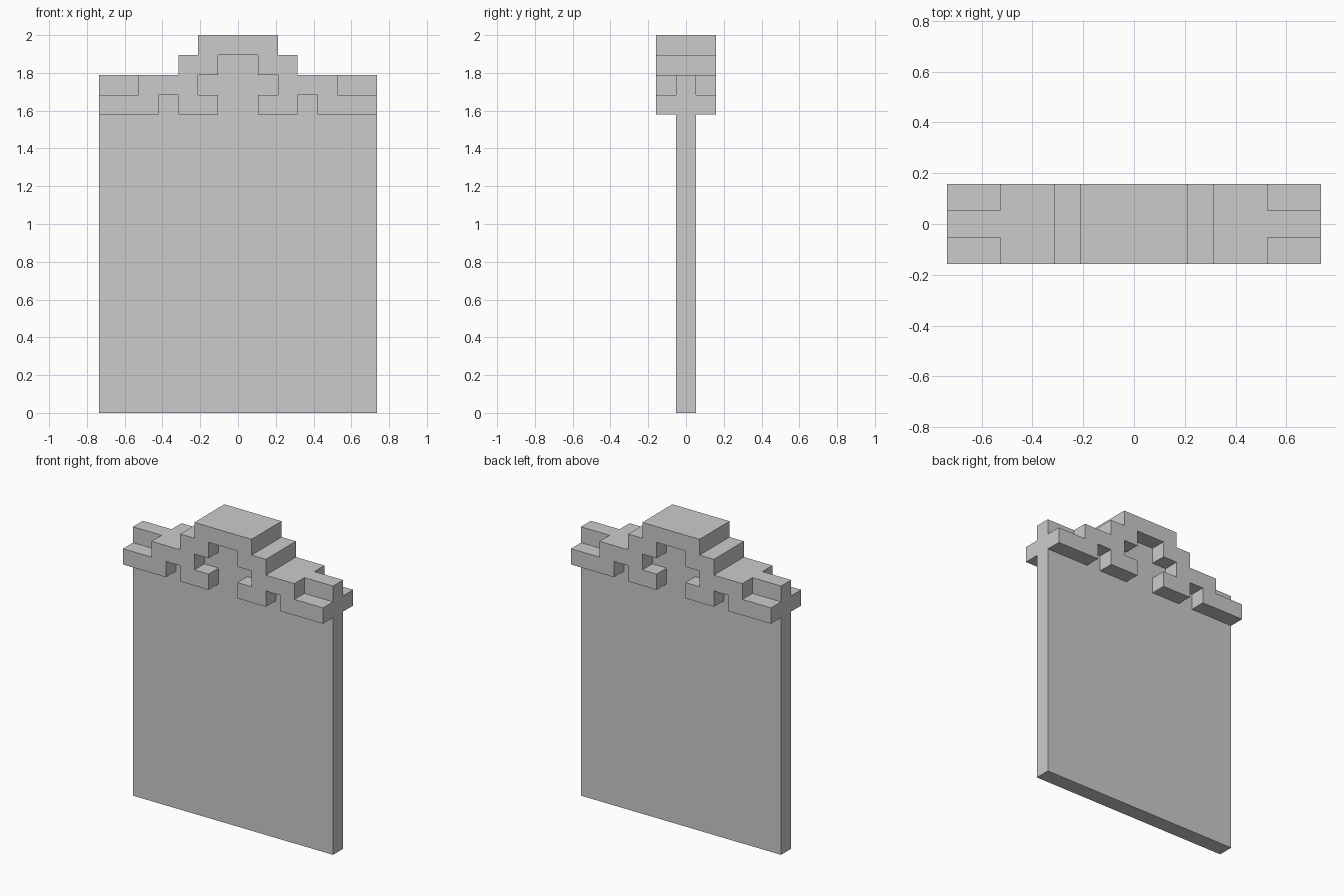
import bpy
import bmesh
import math

if "Cube" in bpy.data.objects:
    bpy.data.objects.remove(bpy.data.objects["Cube"])

U = 2 / 19  # block unit: the model is 19 blocks tall


def extruded(name, half, depth):
    """Mirror a right-half (x, z) outline and extrude it along y, in block units."""
    outline = half + [(-x, z) for x, z in reversed(half)]
    bm = bmesh.new()
    face = bm.faces.new([bm.verts.new((x * U, -depth / 2 * U, z * U)) for x, z in outline])
    new = bmesh.ops.extrude_face_region(bm, geom=[face])["geom"]
    verts = [g for g in new if isinstance(g, bmesh.types.BMVert)]
    bmesh.ops.translate(bm, verts=verts, vec=(0, depth * U, 0))
    bmesh.ops.recalc_face_normals(bm, faces=bm.faces[:])
    mesh = bpy.data.meshes.new(name)
    bm.to_mesh(mesh)
    bm.free()
    obj = bpy.data.objects.new(name, mesh)
    bpy.context.collection.objects.link(obj)
    return obj


# Thin slab, reaching up behind the crest openings
slab = extruded("slab", [(7, 0), (7, 17), (1, 17), (1, 18)], 1)

# Thick stepped crest with notches along its lower edge
crest = extruded("crested_panel", [
    (1, 18), (1, 17), (2, 17), (2, 16), (1, 16), (1, 15),
    (3, 15), (3, 16), (4, 16), (4, 15), (7, 15), (7, 16),
    (5, 16), (5, 17), (3, 17), (3, 18), (2, 18), (2, 19)], 3)

# Join both into one clean solid
union = crest.modifiers.new("union", "BOOLEAN")
union.operation = "UNION"
union.solver = "EXACT"
union.object = slab
bpy.context.view_layer.objects.active = crest
crest.select_set(True)
bpy.ops.object.modifier_apply(modifier=union.name)
bpy.data.objects.remove(slab)

# Merge coplanar faces
bm = bmesh.new()
bm.from_mesh(crest.data)
bmesh.ops.remove_doubles(bm, verts=bm.verts[:], dist=1e-5)
bmesh.ops.dissolve_limit(bm, angle_limit=math.radians(1),
                         verts=bm.verts[:], edges=bm.edges[:])
bm.to_mesh(crest.data)
bm.free()
